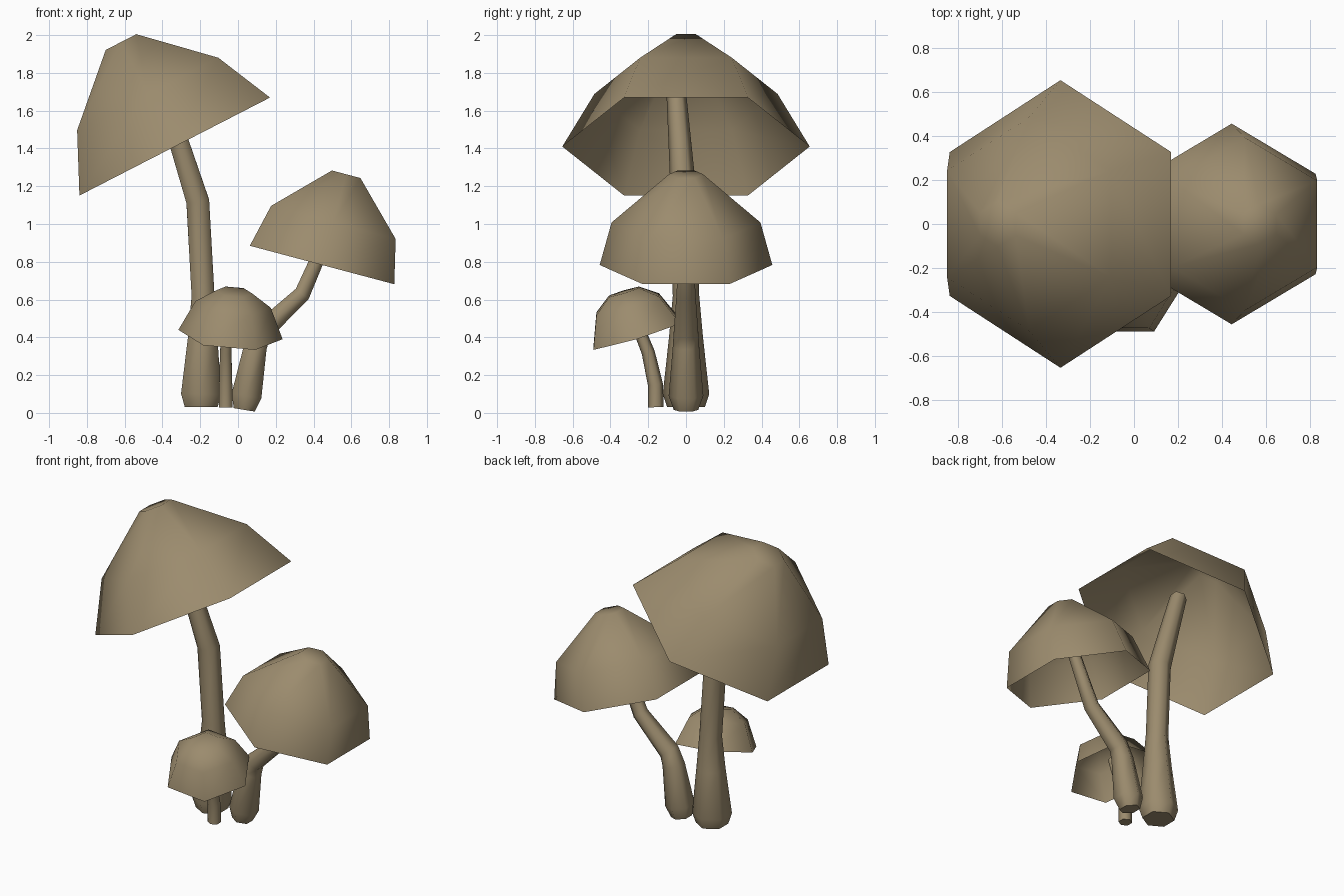
import bpy, bmesh, math
from mathutils import Vector

if "Cube" in bpy.data.objects:
    bpy.data.objects.remove(bpy.data.objects["Cube"])

mat = bpy.data.materials.new("mushroom_brown")
mat.diffuse_color = (0.33, 0.26, 0.155, 1)
mat.use_nodes = True
mat.node_tree.nodes["Principled BSDF"].inputs["Base Color"].default_value = mat.diffuse_color
SIDES = 6


def loft(name, rings, cap_start, cap_end):
    """Skin a list of rings (centre, axis a, axis b, radius) into one smooth hexagonal part."""
    bm = bmesh.new()
    loops = []
    for c, a, b, r in rings:
        loop = []
        for k in range(SIDES):
            t = 2 * math.pi * k / SIDES
            loop.append(bm.verts.new(c + r * (math.cos(t) * a + math.sin(t) * b)))
        loops.append(loop)
    for lo, hi in zip(loops, loops[1:]):
        for k in range(SIDES):
            j = (k + 1) % SIDES
            bm.faces.new((lo[k], lo[j], hi[j], hi[k]))
    if cap_start:
        bm.faces.new(loops[0][::-1])
    if cap_end:
        bm.faces.new(loops[-1])
    for f in bm.faces:
        f.smooth = True
    if cap_start:
        bm.faces.ensure_lookup_table()
        for e in bm.edges:
            if e.verts[0] in loops[0] and e.verts[1] in loops[0]:
                e.smooth = False
    me = bpy.data.meshes.new(name)
    bm.to_mesh(me)
    bm.free()
    me.materials.append(mat)
    ob = bpy.data.objects.new(name, me)
    bpy.context.collection.objects.link(ob)


def cap(name, centre, corner, normal, profile):
    """Hollow cap: profile is (radius, height) above the tilted rim plane."""
    n = Vector(normal).normalized()
    a = Vector(corner)
    a = (a - n * a.dot(n)).normalized()
    b = n.cross(a)
    loft(name, [(Vector(centre) + n * h, a, b, r) for r, h in profile], False, True)


def stem(name, points):
    """Bent tapering stem through (x, y, z, radius) points."""
    pts = [Vector(p[:3]) for p in points]
    rings = []
    for i, p in enumerate(points):
        d = (pts[min(i + 1, len(pts) - 1)] - pts[max(i - 1, 0)]).normalized()
        a = Vector((0, 1, 0))
        a = (a - d * a.dot(d)).normalized()
        rings.append((pts[i], a, d.cross(a), p[3]))
    loft(name, rings, True, False)


# Caps
cap("large_cap", (-0.335, 0, 1.41), (0, 1, 0), (-0.457, 0, 0.889),
    [(0.655, 0), (0.485, 0.313), (0.105, 0.622)])
cap("medium_cap", (0.445, 0, 0.783), (0, 1, 0), (0.257, 0, 0.966),
    [(0.457, 0), (0.394, 0.233), (0.09, 0.497)])
cap("small_cap", (-0.04, -0.26, 0.415), (1, 0, -0.09), (0.085, -0.29, 0.953),
    [(0.277, 0), (0.2, 0.167), (0.095, 0.237)])

# Stems
stem("large_stem", [(-0.195, 0, 0.03, 0.1), (-0.195, 0, 0.1, 0.123),
                    (-0.187, 0, 0.4, 0.09), (-0.185, 0, 0.62, 0.07),
                    (-0.213, -0.01, 1.12, 0.07), (-0.315, -0.033, 1.44, 0.06),
                    (-0.4, -0.052, 1.7, 0.052)])
stem("medium_stem", [(0.033, 0, 0.016, 0.065), (0.045, 0, 0.09, 0.092),
                     (0.092, 0, 0.35, 0.07), (0.125, 0, 0.43, 0.065),
                     (0.34, 0, 0.63, 0.05), (0.41, 0, 0.79, 0.044),
                     (0.48, 0, 0.95, 0.04)])
stem("small_stem", [(-0.065, -0.16, 0.03, 0.042), (-0.065, -0.162, 0.15, 0.04),
                    (-0.065, -0.2, 0.32, 0.035), (-0.06, -0.24, 0.42, 0.032),
                    (-0.055, -0.27, 0.52, 0.03)])
